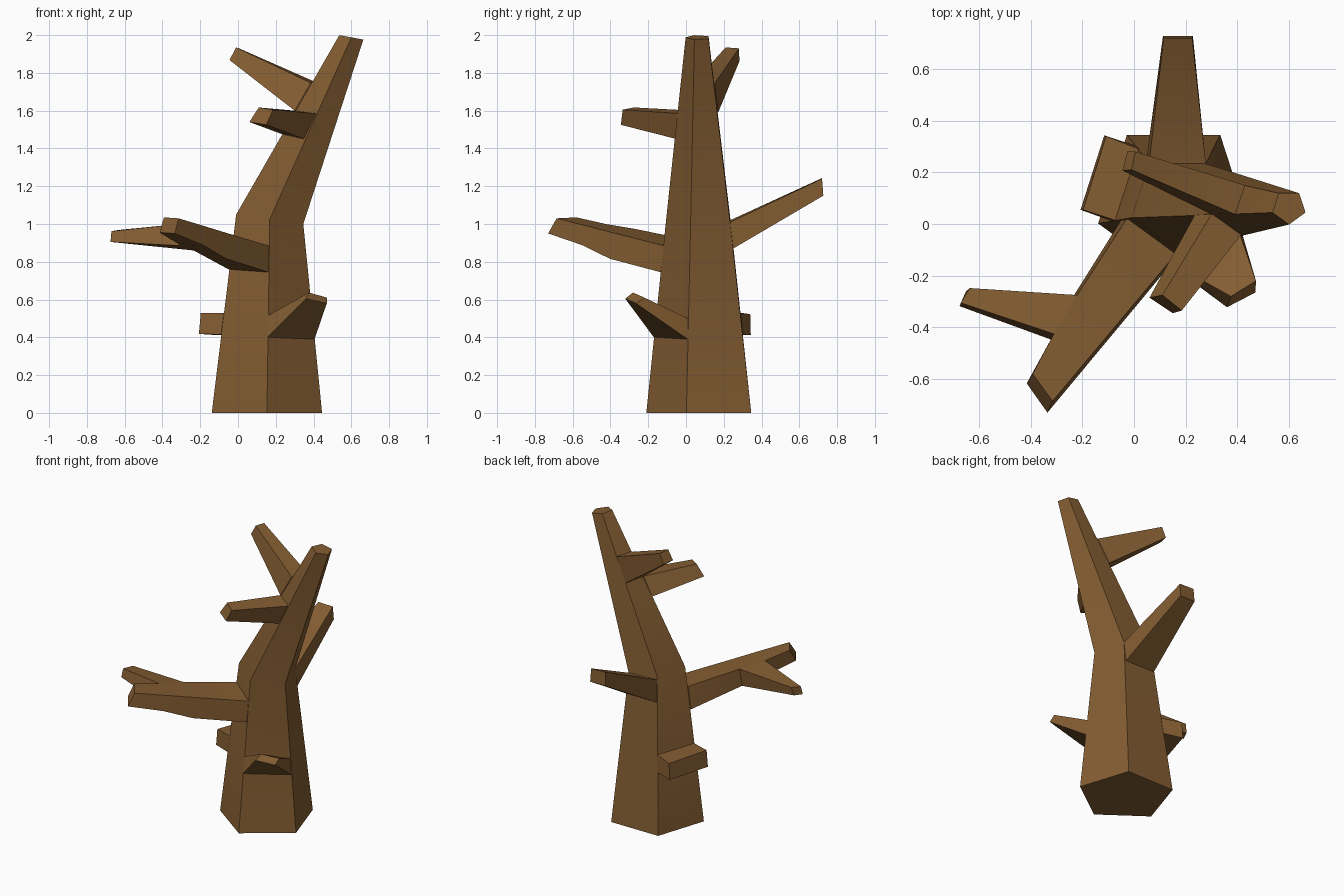
import bpy, bmesh, math
from mathutils import Vector

cube = bpy.data.objects.get("Cube")
if cube:
    bpy.data.objects.remove(cube, do_unlink=True)

# Bark colour
bark = bpy.data.materials.new("brown_bark")
bark.use_nodes = True
COLOUR = (0.23, 0.11, 0.032, 1.0)
bark.diffuse_color = COLOUR
bsdf = bark.node_tree.nodes["Principled BSDF"]
bsdf.inputs["Base Color"].default_value = COLOUR
bsdf.inputs["Roughness"].default_value = 0.9


def loft(name, sections):
    """Skin a list of equal-length point loops and cap both ends."""
    bm = bmesh.new()
    rings = [[bm.verts.new(p) for p in s] for s in sections]
    for a, b in zip(rings, rings[1:]):
        n = len(a)
        for i in range(n):
            j = (i + 1) % n
            bm.faces.new((a[i], a[j], b[j], b[i]))
    bm.faces.new(rings[0])
    bm.faces.new(rings[-1])
    bmesh.ops.recalc_face_normals(bm, faces=bm.faces)
    mesh = bpy.data.meshes.new(name)
    bm.to_mesh(mesh)
    bm.free()
    mesh.materials.append(bark)
    obj = bpy.data.objects.new(name, mesh)
    bpy.context.collection.objects.link(obj)
    bpy.ops.object.select_all(action='DESELECT')
    obj.select_set(True)
    bpy.context.view_layer.objects.active = obj
    bpy.ops.object.shade_smooth_by_angle(angle=math.radians(30))
    return obj


# Trunk: five-sided, bent at mid height; rows are (centre x, y, z, radius, tilt)
RINGS = [(0.153, 0.097, 0.0, 0.307, 0.0),
         (0.168, 0.082, 1.025, 0.187, 0.14),
         (0.60, 0.065, 1.988, 0.067, 0.18)]


def pentagon(cx, cy, cz, r, tilt):
    pts = []
    for k in range(5):
        a = math.radians(-90 + 72 * k)
        dx = r * math.cos(a)
        pts.append((cx + dx, cy + r * math.sin(a), cz - dx * tilt))
    return pts


loft("trunk", [pentagon(*r) for r in RINGS])


def axis_at(z):
    """Point on the trunk's centre line at height z."""
    lo, hi = (RINGS[0], RINGS[1]) if z < RINGS[1][2] else (RINGS[1], RINGS[2])
    t = (z - lo[2]) / (hi[2] - lo[2])
    return Vector(lo[:3]).lerp(Vector(hi[:3]), t)


def branch(name, *sections):
    """Loft a four-sided branch whose root is sunk into the trunk."""
    base = [Vector(p) for p in sections[0]]
    root = [p.lerp(axis_at(p.z), 0.25) for p in base]
    return loft(name, [root, *sections])


# Each section: bottom left, bottom right, top right, top left
branch("low_front_stub",
       [(0.155, -0.17, 0.40), (0.405, 0.01, 0.39), (0.393, 0.01, 0.50), (0.158, -0.158, 0.515)],
       [(0.36, -0.322, 0.605), (0.47, -0.265, 0.58), (0.472, -0.22, 0.61), (0.375, -0.28, 0.637)])

branch("low_side_stub",
       [(-0.09, 0.013, 0.415), (0.01, 0.302, 0.415), (0.02, 0.29, 0.53), (-0.075, 0.015, 0.53)],
       [(-0.207, 0.055, 0.418), (-0.115, 0.343, 0.412), (-0.108, 0.34, 0.523), (-0.197, 0.055, 0.53)])

branch("back_branch",
       [(0.275, 0.25, 0.87), (0.048, 0.25, 0.87), (0.058, 0.234, 1.02), (0.278, 0.234, 1.01)],
       [(0.228, 0.727, 1.15), (0.112, 0.727, 1.15), (0.115, 0.72, 1.243), (0.225, 0.72, 1.24)])

# Long front limb with a side fork
fork_near = [(-0.235, -0.28, 0.86), (-0.22, -0.275, 0.975)]
fork_far = [(-0.30, -0.455, 0.885), (-0.31, -0.425, 1.0)]
branch("front_limb",
       [(-0.05, 0.015, 0.76), (0.16, -0.135, 0.745), (0.163, -0.115, 0.885), (-0.03, 0.017, 0.915)],
       [fork_near[0], (-0.063, -0.403, 0.816), (-0.052, -0.372, 0.95), fork_near[1]],
       [fork_far[0], (-0.187, -0.552, 0.889), (-0.172, -0.515, 0.987), fork_far[1]],
       [(-0.415, -0.617, 0.955), (-0.335, -0.73, 0.95), (-0.315, -0.685, 1.03), (-0.392, -0.58, 1.035)])
loft("front_limb_fork",
     [[fork_near[0], fork_far[0], fork_far[1], fork_near[1]],
      [(-0.65, -0.26, 0.912), (-0.675, -0.318, 0.905), (-0.67, -0.305, 0.962), (-0.635, -0.248, 0.968)]])

branch("upper_front_branch",
       [(0.235, 0.035, 1.475), (0.35, -0.05, 1.45), (0.42, -0.035, 1.585), (0.30, 0.038, 1.60)],
       [(0.06, -0.285, 1.54), (0.15, -0.345, 1.525), (0.185, -0.335, 1.605), (0.11, -0.275, 1.617)])

branch("upper_side_branch",
       [(0.345, 0.17, 1.59), (0.30, 0.037, 1.60), (0.385, 0.04, 1.748), (0.425, 0.152, 1.745)],
       [(-0.025, 0.283, 1.862), (-0.045, 0.207, 1.868), (-0.01, 0.21, 1.935), (0.005, 0.28, 1.93)])
